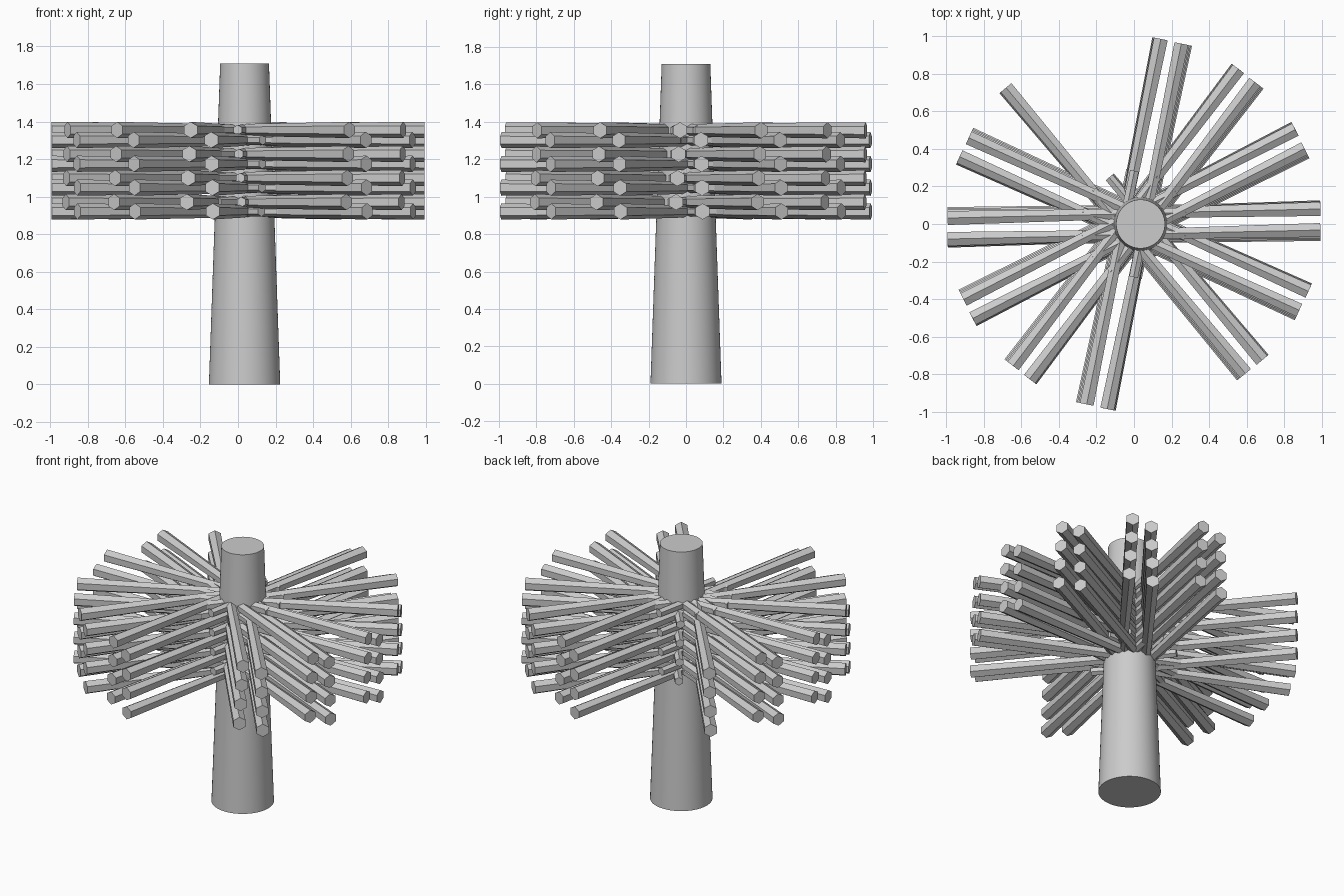
import bpy
import math
from mathutils import Matrix, Vector

cube = bpy.data.objects.get("Cube")
if cube:
    bpy.data.objects.remove(cube, do_unlink=True)

grey = bpy.data.materials.new("plain_grey")
grey.use_nodes = True
GREY = (0.6, 0.6, 0.6, 1)
grey.diffuse_color = GREY
grey.node_tree.nodes["Principled BSDF"].inputs["Base Color"].default_value = GREY

# Tapered post
bpy.ops.mesh.primitive_cone_add(vertices=64, radius1=0.19, radius2=0.13,
                                depth=1.71, location=(0.035, 0, 0.855))
post = bpy.context.object
post.name = "post"
post.data.materials.append(grey)
bpy.ops.object.shade_smooth_by_angle(angle=math.radians(30))

# One tapered six-sided rod, shared by every spoke; narrow end inside the post
LENGTH = 1.27
bpy.ops.mesh.primitive_cone_add(vertices=6, radius1=0.027, radius2=0.043, depth=LENGTH)
template = bpy.context.object
rod_mesh = template.data
rod_mesh.name = "rod"
rod_mesh.materials.append(grey)
# Lay it along +x with a ridge on top and the wide end outermost
rod_mesh.transform(Matrix.Rotation(math.pi / 2, 4, "Y"))
top = max(rod_mesh.vertices, key=lambda v: v.co.z).co
if abs(top.y) > 0.001:
    rod_mesh.transform(Matrix.Rotation(math.pi / 6, 4, "X"))
bpy.data.objects.remove(template, do_unlink=True)

STEPS = 14
TILT = math.radians(1.3)


def add_ring(name, height, offset, gaps):
    """Ring of spokes, each shifted sideways from the centre line."""
    for k in range(STEPS):
        if k in gaps:
            continue
        rod = bpy.data.objects.new(f"{name}_rod_{k + 1}", rod_mesh)
        bpy.context.collection.objects.link(rod)
        end = Vector((0.993, offset, 0))
        centre = end - Matrix.Rotation(TILT, 3, "Z") @ Vector((LENGTH / 2, 0, 0))
        turn = Matrix.Rotation(math.tau * k / STEPS, 4, "Z")
        rod.matrix_world = (Matrix.Translation((0, 0, height)) @ turn
                            @ Matrix.Translation(centre)
                            @ Matrix.Rotation(TILT, 4, "Z"))


# Alternating rings stacked down the post
for level in range(4):
    add_ring(f"upper_ring_{level + 1}", 1.355 - 0.128 * level,
             -0.032 - 0.007 * level, {4, 5, 11})
    add_ring(f"lower_ring_{level + 1}", 1.302 - 0.127 * level,
             0.08 + 0.003 * level, {4, 11})
